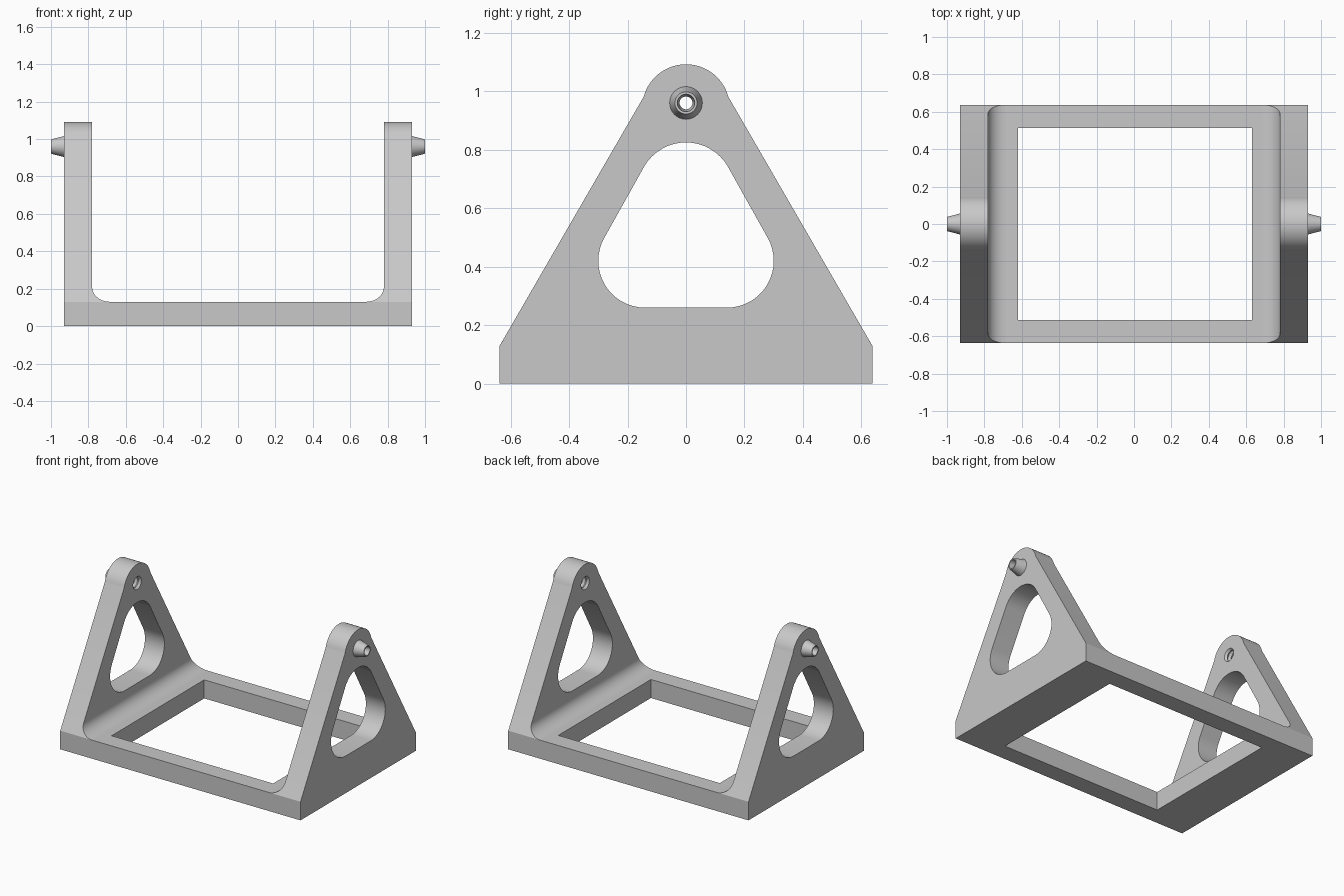
import bpy, bmesh
from math import sin, cos, radians, pi

if "Cube" in bpy.data.objects:
    bpy.data.objects.remove(bpy.data.objects["Cube"])

grey = bpy.data.materials.new("light_grey")
grey.use_nodes = True
colour = (0.58, 0.58, 0.58, 1)
grey.diffuse_color = colour
grey.node_tree.nodes["Principled BSDF"].inputs["Base Color"].default_value = colour

BASE_TOP, HALF_Y, OUTER, INNER = 0.13, 0.637, 0.93, 0.78
PIN_Z = 0.96
SLOPE = 3 ** 0.5


def finish(bm, name):
    bmesh.ops.recalc_face_normals(bm, faces=bm.faces)
    mesh = bpy.data.meshes.new(name)
    bm.to_mesh(mesh)
    bm.free()
    mesh.materials.append(grey)
    ob = bpy.data.objects.new(name, mesh)
    bpy.context.collection.objects.link(ob)
    bpy.ops.object.select_all(action="DESELECT")
    ob.select_set(True)
    bpy.context.view_layer.objects.active = ob
    bpy.ops.object.shade_smooth_by_angle(angle=radians(28))
    return ob


def arc(cy, cz, r, start, end, steps=16):
    angles = [radians(start + (end - start) * i / steps) for i in range(steps + 1)]
    return [(cy + r * cos(a), cz + r * sin(a)) for a in angles]


def slab(name, loops, place, depth):
    """Extrude an outline with holes; place maps (u, v) to a 3D point."""
    bm = bmesh.new()
    for loop in loops:
        verts = [bm.verts.new(place(u, v)) for u, v in loop]
        for a, b in zip(verts, verts[1:] + verts[:1]):
            bm.edges.new((a, b))
    bmesh.ops.triangle_fill(bm, edges=bm.edges[:], use_beauty=True)
    ext = bmesh.ops.extrude_face_region(bm, geom=bm.faces[:], use_keep_orig=True)
    moved = [g for g in ext["geom"] if isinstance(g, bmesh.types.BMVert)]
    bmesh.ops.translate(bm, verts=moved, vec=depth)
    return finish(bm, name)


def rectangle(x0, x1, y):
    return [(x0, -y), (x1, -y), (x1, y), (x0, y)]


# Open rectangular base
slab("base_frame", [rectangle(-OUTER, OUTER, HALF_Y), rectangle(-0.62, 0.63, 0.512)],
     lambda u, v: (u, v, 0), (0, 0, BASE_TOP))

# Side outline, rounded triangular window and pin bore
outline = [(-HALF_Y, BASE_TOP), (HALF_Y, BASE_TOP)] + arc(0, 0.942, 0.15, 15, 165, 32)
window = (arc(0, 0.66, 0.165, 30, 150) + arc(-0.14, 0.42, 0.16, 150, 270)
          + arc(0.14, 0.42, 0.16, -90, 30))
bore = arc(0, PIN_Z, 0.045, 0, 348.75, 31)


def fillet(name, s):
    """Curved brace in the inner corner, trimmed to the sloping plate edges."""
    rx, rz = 0.095, 0.08
    steps = [i * pi / 20 for i in range(11)]
    profile = [(INNER - rx + rx * cos(a), BASE_TOP + rz - rz * sin(a)) for a in steps]
    profile.append((INNER, BASE_TOP))
    bm = bmesh.new()
    ends = []
    for side in (-1, 1):
        ends.append([bm.verts.new((s * x, side * (HALF_Y - (z - BASE_TOP) / SLOPE), z))
                     for x, z in profile])
    front, back = ends
    bm.faces.new(front)
    bm.faces.new(back)
    n = len(profile)
    for i in range(n):
        j = (i + 1) % n
        bm.faces.new((front[i], front[j], back[j], back[i]))
    finish(bm, name)


def pin(name, s):
    """Hollow tapered pin with a ridged bore running through the plate."""
    profile = [(OUTER, 0.045), (OUTER, 0.056), (1.0, 0.038), (1.0, 0.03), (OUTER, 0.022)]
    ridges = 10
    for i in range(ridges + 1):
        x = OUTER - (OUTER - INNER) * i / ridges
        profile.append((x, 0.045 if i % 2 == 0 else 0.034))
    bm = bmesh.new()
    n = 32
    rings = [[bm.verts.new((s * x, r * cos(2 * pi * k / n), PIN_Z + r * sin(2 * pi * k / n)))
              for k in range(n)] for x, r in profile]
    for a, b in zip(rings, rings[1:]):
        for k in range(n):
            m = (k + 1) % n
            bm.faces.new((a[k], a[m], b[m], b[k]))
    finish(bm, name)


for label, s in (("left", 1), ("right", -1)):
    slab(label + "_side_plate", [outline, window, bore],
         lambda u, v: (s * INNER, u, v), (s * (OUTER - INNER), 0, 0))
    fillet(label + "_corner_fillet", s)
    pin(label + "_hollow_pin", s)
